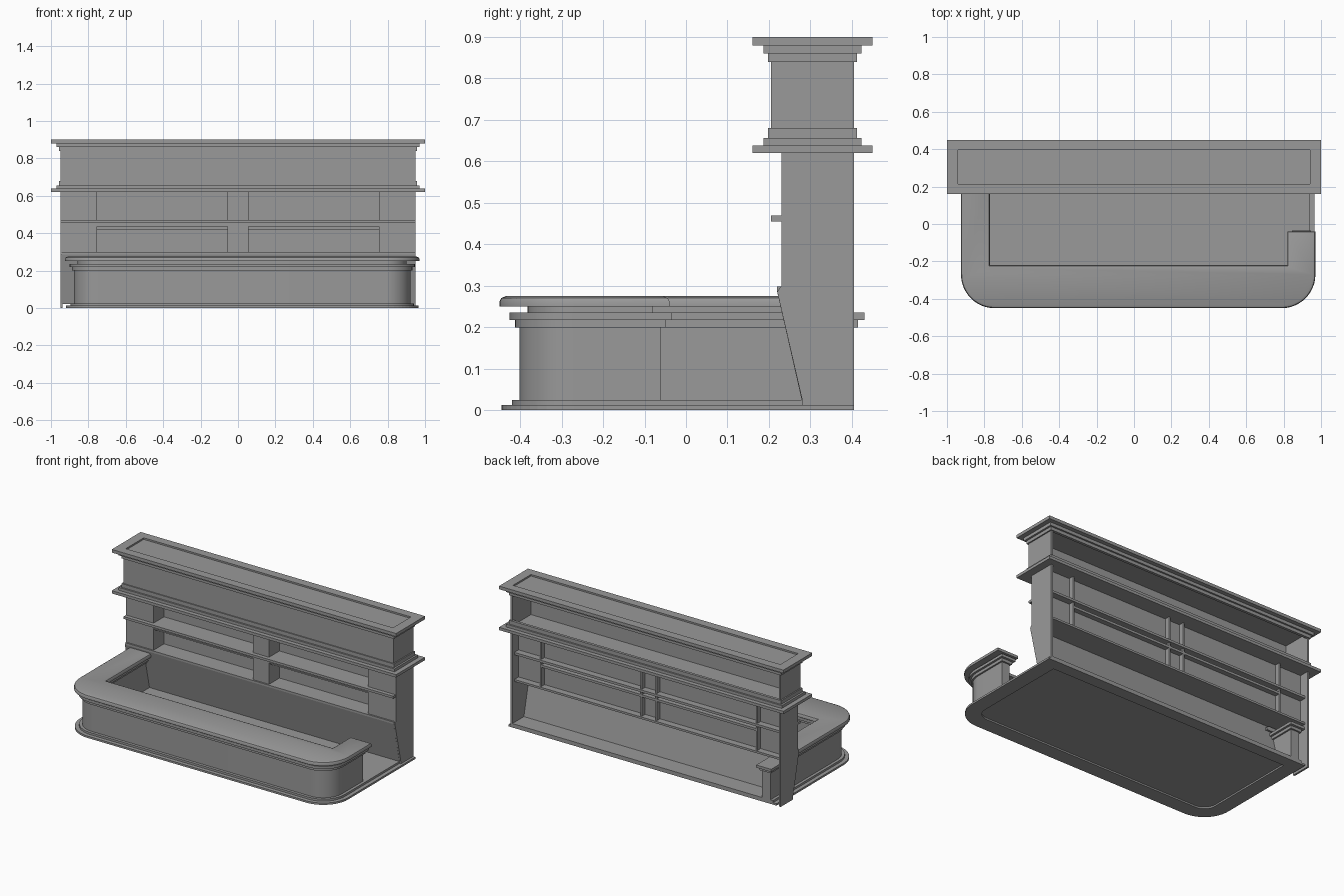
import bpy, bmesh, math

if "Cube" in bpy.data.objects:
    bpy.data.objects.remove(bpy.data.objects["Cube"])

grey = bpy.data.materials.new("plain_grey")
grey.use_nodes = True
grey.diffuse_color = (0.32, 0.32, 0.32, 1)
grey.node_tree.nodes["Principled BSDF"].inputs["Base Color"].default_value = (0.32, 0.32, 0.32, 1)


def finish(name, bm, smooth=False):
    bmesh.ops.recalc_face_normals(bm, faces=bm.faces)
    mesh = bpy.data.meshes.new(name)
    bm.to_mesh(mesh)
    bm.free()
    mesh.materials.append(grey)
    obj = bpy.data.objects.new(name, mesh)
    bpy.context.collection.objects.link(obj)
    if smooth:
        bpy.ops.object.select_all(action="DESELECT")
        obj.select_set(True)
        bpy.context.view_layer.objects.active = obj
        bpy.ops.object.shade_smooth_by_angle(angle=math.radians(35))
    return obj


def loft(name, loops, closed=False, smooth=False):
    """Join loops of equal length; cap the ends, or close into a frame."""
    bm = bmesh.new()
    rows = [[bm.verts.new(p) for p in loop] for loop in loops]
    pairs = list(zip(rows, rows[1:]))
    if closed:
        pairs.append((rows[-1], rows[0]))
    else:
        bm.faces.new(rows[0])
        bm.faces.new(rows[-1])
    for a, b in pairs:
        n = len(a)
        for i in range(n):
            j = (i + 1) % n
            bm.faces.new((a[i], a[j], b[j], b[i]))
    return finish(name, bm, smooth)


def at_z(outline, z):
    return [(x, y, z) for x, y in outline]


def rect(x0, x1, y0, y1):
    return [(x0, y0), (x1, y0), (x1, y1), (x0, y1)]


def box(name, x0, x1, y0, y1, z0, z1):
    r = rect(x0, x1, y0, y1)
    return loft(name, [at_z(r, z0), at_z(r, z1)])


def frame(name, outer, inner, z0, z1):
    return loft(name, [at_z(outer, z0), at_z(outer, z1), at_z(inner, z1), at_z(inner, z0)], True)


def side_profile(name, x0, x1, points):
    return loft(name, [[(x, y, z) for y, z in points] for x in (x0, x1)])


def rounded_front(o):
    """Front edge with two round corners, listed from left arm to right arm."""
    x0, x1, y0, r = -0.925 - o, 0.97 + o, -0.45 - o, 0.18 + o
    pts = []
    for cx, start in ((x0 + r, 180), (x1 - r, 270)):
        for k in range(13):
            a = math.radians(start + 7.5 * k)
            pts.append((cx + r * math.cos(a), y0 + r + r * math.sin(a)))
    return pts


def counter_outline(o, left_end, right_end):
    """J-shaped counter plan, grown by o on the outside and the inside."""
    pts = rounded_front(o)
    pts += [(0.97 + o, right_end), (0.82 - o, right_end), (0.82 - o, -0.22 + o),
            (-0.77 + o, -0.22 + o), (-0.77 + o, left_end), (-0.925 - o, left_end)]
    return pts


def base_outline(o, back):
    return rounded_front(o) + [(0.97 + o, back), (-0.925 - o, back)]


# Base: a trim frame below a floor plate
frame("base_trim", base_outline(-0.005, 0.405), base_outline(-0.1, 0.33), 0, 0.012)
floor = base_outline(-0.03, 0.405)
loft("floor_plate", [at_z(floor, 0.01), at_z(floor, 0.025)], smooth=True)

# Counter body and its stepped mouldings
layers = (("counter_wall", -0.048, 0.405, -0.06, 0.02, 0.2),
          ("counter_lower_moulding", -0.038, 0.415, -0.05, 0.2, 0.218),
          ("counter_upper_moulding", -0.025, 0.43, -0.035, 0.218, 0.235),
          ("counter_neck", -0.068, 0.26, -0.08, 0.235, 0.25))
for name, o, left, right, z0, z1 in layers:
    plan = counter_outline(o, left, right)
    loft(name, [at_z(plan, z0), at_z(plan, z1)], smooth=True)

# Counter top with a softened upper edge
edge = ((0, 0.25), (0, 0.262), (-0.004, 0.27), (-0.015, 0.275))
loft("counter_top", [at_z(counter_outline(o, 0.25, -0.04 + o), z) for o, z in edge], smooth=True)

# Back bar ends and sloping knee wall
end_shape = [(0.28, 0.025), (0.22, 0.285), (0.23, 0.3), (0.23, 0.62), (0.405, 0.62), (0.405, 0.0), (0.28, 0.0)]
for side, s in (("left", 1), ("right", -1)):
    side_profile(side + "_end_panel", s * 0.95, s * 0.938, end_shape)
side_profile("knee_wall", -0.94, 0.94, [(0.28, 0.02), (0.22, 0.285), (0.23, 0.285), (0.29, 0.02)])

# Shelves and the recessed panel behind them
box("lower_ledge", -0.945, 0.945, 0.22, 0.385, 0.285, 0.298)
box("middle_shelf", -0.948, 0.948, 0.205, 0.385, 0.455, 0.47)
box("shelf_apron", -0.94, 0.94, 0.23, 0.245, 0.435, 0.456)
box("inner_shelf", -0.755, 0.755, 0.245, 0.375, 0.42, 0.435)
box("recess_panel", -0.94, 0.94, 0.335, 0.343, 0.29, 0.625)

# Hollow posts: a front plate with side plates running back
for name, x0, x1 in (("right_post", -0.945, -0.755), ("middle_post", -0.057, 0.057), ("left_post", 0.755, 0.945)):
    box(name + "_front", x0, x1, 0.23, 0.24, 0.295, 0.622)
    for x in (x0, x1):
        if abs(x) < 0.9:
            inward = 0.01 if x == x0 else -0.01
            box(name + "_side", min(x, x + inward), max(x, x + inward), 0.23, 0.375, 0.295, 0.622)

# Upper fascia box, open at the back
box("fascia_front", -0.95, 0.95, 0.205, 0.217, 0.65, 0.87)
for side, s in (("left", 1), ("right", -1)):
    box(side + "_fascia_end", min(s * 0.95, s * 0.938), max(s * 0.95, s * 0.938), 0.205, 0.405, 0.65, 0.87)
box("fascia_floor", -0.945, 0.945, 0.21, 0.4, 0.622, 0.645)
box("top_panel", -0.945, 0.945, 0.21, 0.4, 0.87, 0.89)

# Stepped mouldings around the fascia
hole = rect(-0.94, 0.94, 0.215, 0.395)
steps = ((0.05, 0.62, 0.638), (0.02, 0.638, 0.656), (0.008, 0.656, 0.68),
         (0.008, 0.84, 0.86), (0.02, 0.86, 0.88), (0.05, 0.88, 0.9))
for grow, z0, z1 in steps:
    dy = grow * 0.9
    frame("fascia_moulding", rect(-0.95 - grow, 0.95 + grow, 0.205 - dy, 0.405 + dy), hole, z0, z1)
